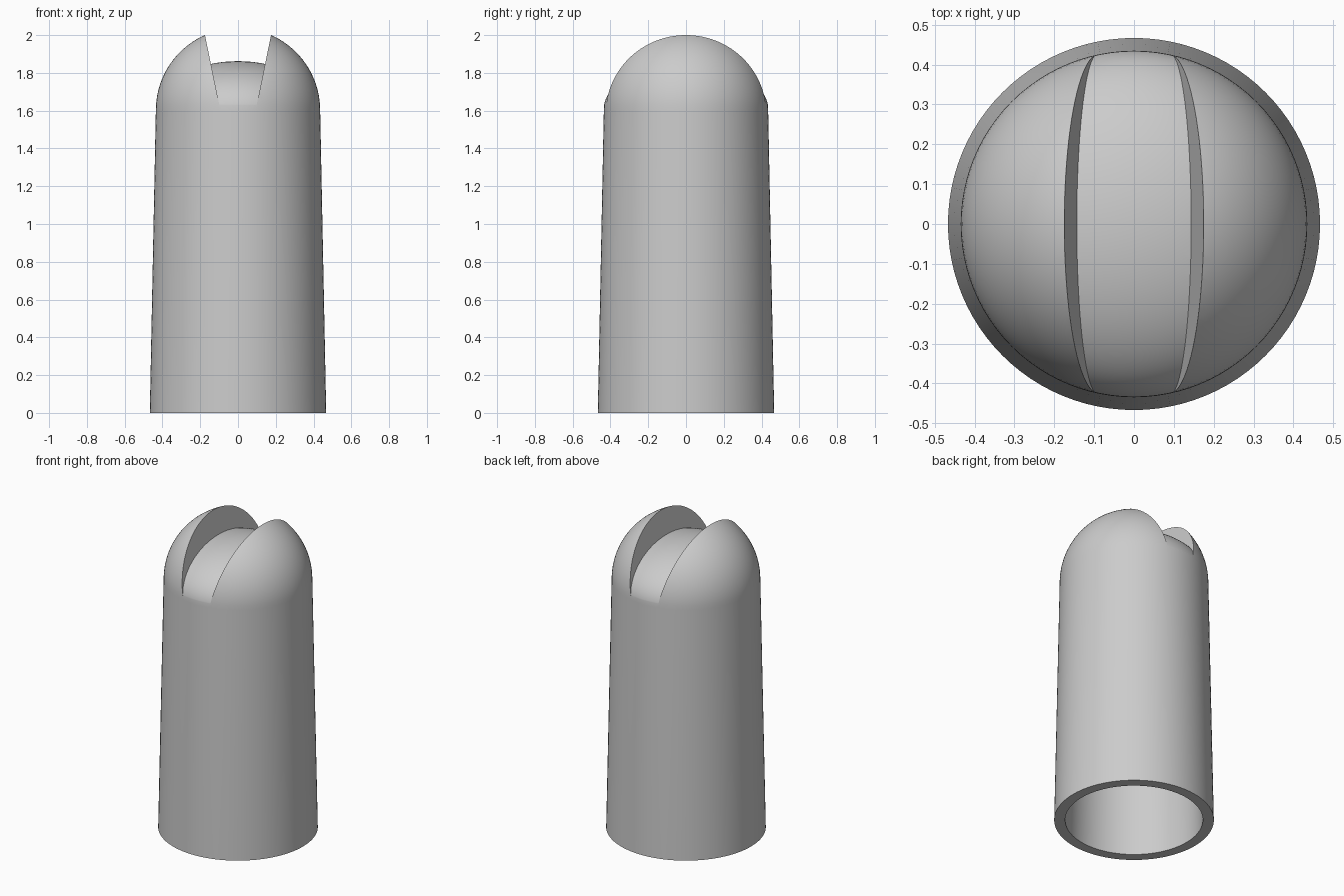
import bpy
import bmesh
from math import sin, cos, pi

SEGMENTS = 96
SHOULDER = 1.602

cube = bpy.data.objects.get("Cube")
if cube:
    bpy.data.objects.remove(cube, do_unlink=True)

grey = bpy.data.materials.new("plain_grey")
grey.use_nodes = True
grey.diffuse_color = (0.6, 0.6, 0.6, 1)
grey.node_tree.nodes["Principled BSDF"].inputs["Base Color"].default_value = (0.6, 0.6, 0.6, 1)


def finish(bm, name):
    bmesh.ops.recalc_face_normals(bm, faces=bm.faces)
    mesh = bpy.data.meshes.new(name)
    bm.to_mesh(mesh)
    bm.free()
    obj = bpy.data.objects.new(name, mesh)
    mesh.materials.append(grey)
    bpy.context.collection.objects.link(obj)
    return obj


def dome(radius, height, base, steps=24):
    """Quarter ellipse from the rim up to the axis."""
    pts = [(radius * cos(i * pi / 2 / steps), base + height * sin(i * pi / 2 / steps))
           for i in range(steps)]
    return pts + [(0, base + height)]


def lathe(name, profile):
    bm = bmesh.new()
    verts = [bm.verts.new((r, 0, z)) for r, z in profile]
    edges = [bm.edges.new(pair) for pair in zip(verts, verts[1:])]
    bmesh.ops.spin(bm, geom=verts + edges, cent=(0, 0, 0), axis=(0, 0, 1),
                   angle=2 * pi, steps=SEGMENTS, use_duplicate=False)
    bmesh.ops.remove_doubles(bm, verts=bm.verts, dist=0.0001)
    return finish(bm, name)


def subtract(target, cutter):
    mod = target.modifiers.new("cut", 'BOOLEAN')
    mod.operation = 'DIFFERENCE'
    mod.solver = 'EXACT'
    mod.object = cutter
    bpy.context.view_layer.objects.active = target
    bpy.ops.object.modifier_apply(modifier=mod.name)
    bpy.data.objects.remove(cutter, do_unlink=True)


# Hollow tapered shell with a round top
inner = dome(0.37, 0.2, 1.6)
body = lathe("domed_sleeve", inner[::-1] + [(0.403, 0), (0.467, 0)]
             + dome(0.435, 0.398 + 0.037, SHOULDER))

# Flaring slot cutter, hollowed so that the slot floor is a shallow dome
bm = bmesh.new()
bmesh.ops.create_cube(bm, size=1)
for v in bm.verts:
    top = v.co.z > 0
    z = 2.1 if top else 1.5
    half_width = 0.175 + (z - 2.0) * 0.206
    v.co = (half_width if v.co.x > 0 else -half_width, 0.6 if v.co.y > 0 else -0.6, z)
slot = finish(bm, "slot_cutter")
core = lathe("slot_floor", [(0, 1.3), (0.48, 1.3), (0.48, 1.58), (0.437, 1.6)]
             + dome(0.437, 0.262, 1.6)[1:])
subtract(slot, core)
subtract(body, slot)

# Smooth surfaces with crisp slot edges
bpy.ops.object.select_all(action='DESELECT')
body.select_set(True)
bpy.context.view_layer.objects.active = body
bpy.ops.object.shade_smooth_by_angle(angle=pi / 6)
